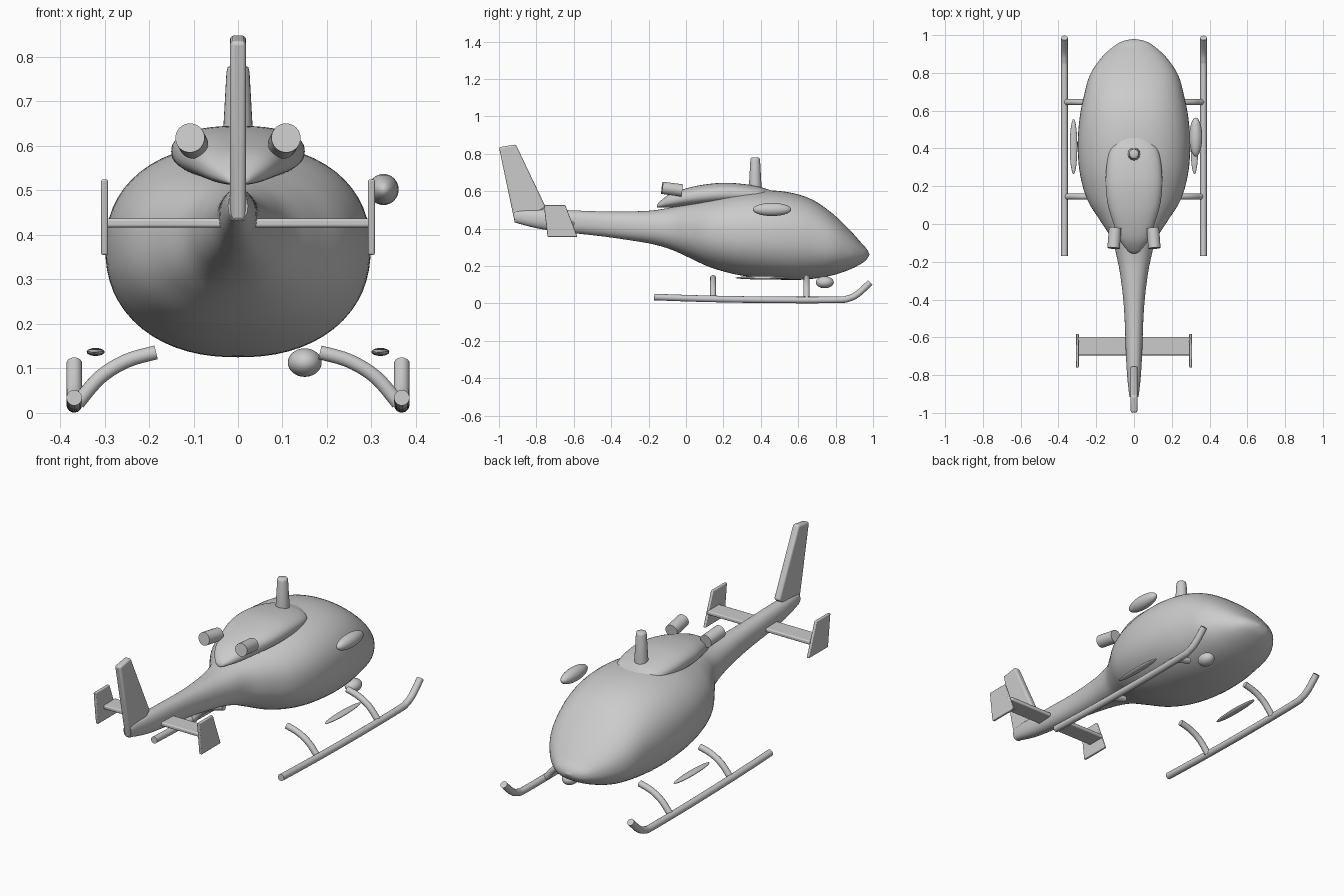
import bpy, bmesh, math
from mathutils import Vector, Matrix

if "Cube" in bpy.data.objects:
    bpy.data.objects.remove(bpy.data.objects["Cube"])

grey = bpy.data.materials.new("light_grey")
grey.diffuse_color = (0.6, 0.6, 0.6, 1)
grey.use_nodes = True
grey.node_tree.nodes["Principled BSDF"].inputs["Base Color"].default_value = grey.diffuse_color


def finish(name, bm, angle=40, bevel=0):
    """Turn a bmesh into a smooth-by-angle object."""
    bmesh.ops.recalc_face_normals(bm, faces=bm.faces)
    me = bpy.data.meshes.new(name)
    bm.to_mesh(me)
    bm.free()
    me.materials.append(grey)
    ob = bpy.data.objects.new(name, me)
    bpy.context.collection.objects.link(ob)
    if bevel:
        mod = ob.modifiers.new("rounding", 'BEVEL')
        mod.width, mod.segments = bevel, 3
    bpy.ops.object.select_all(action='DESELECT')
    ob.select_set(True)
    bpy.context.view_layer.objects.active = ob
    bpy.ops.object.shade_smooth_by_angle(angle=math.radians(angle))
    return ob


def spline(rows, steps):
    """Catmull-Rom curve through rows of numbers."""
    pts = [Vector(r) for r in rows]
    out = []
    for i in range(len(pts) - 1):
        p0, p1 = pts[max(i - 1, 0)], pts[i]
        p2, p3 = pts[i + 1], pts[min(i + 2, len(pts) - 1)]
        for s in range(steps):
            t = s / steps
            out.append(p1 + (p2 - p0) * t / 2 + (2 * p0 - 5 * p1 + 4 * p2 - p3) * t * t / 2
                       + (3 * p1 - p0 - 3 * p2 + p3) * t ** 3 / 2)
    return out + [pts[-1]]


def skin(bm, rings):
    """Join equal rings of points and cap both ends."""
    vs = [[bm.verts.new(p) for p in r] for r in rings]
    n = len(vs[0])
    for a, b in zip(vs, vs[1:]):
        for k in range(n):
            bm.faces.new((a[k], a[(k + 1) % n], b[(k + 1) % n], b[k]))
    bm.faces.new(vs[0])
    bm.faces.new(vs[-1])


def loft(name, rows, power, n=48, steps=4, angle=40):
    """Rows of (y, half width, bottom z, top z) with superellipse sections."""
    def ring(r):
        y, w, lo, hi = r
        pts = []
        for k in range(n):
            a = 2 * math.pi * k / n
            c, s = math.cos(a), math.sin(a)
            f = (abs(c) ** power + abs(s) ** power) ** (-1 / power)
            pts.append((w * c * f, y, (lo + hi) / 2 + (hi - lo) / 2 * s * f))
        return pts
    bm = bmesh.new()
    skin(bm, [ring(r) for r in spline(rows, steps)])
    return finish(name, bm, angle)


def tube(name, path, radius, n=16):
    """Round tube along a list of points."""
    path = [Vector(p) for p in path]
    rings = []
    for i, p in enumerate(path):
        d = (path[min(i + 1, len(path) - 1)] - path[max(i - 1, 0)]).normalized()
        u = d.cross(Vector((0.31, 0.2, 0.93))).normalized()
        v = d.cross(u)
        rings.append([p + radius * (math.cos(2 * math.pi * k / n) * u
                                    + math.sin(2 * math.pi * k / n) * v) for k in range(n)])
    bm = bmesh.new()
    skin(bm, rings)
    return finish(name, bm)


def plate(name, outline, x, half, bevel):
    """Side outline of (y, z) points given thickness along x."""
    bm = bmesh.new()
    skin(bm, [[(x + s * half, y, z) for y, z in outline] for s in (-1, 1)])
    return finish(name, bm, 40, bevel)


def ellipsoid(name, centre, radii):
    bm = bmesh.new()
    bmesh.ops.create_uvsphere(bm, u_segments=32, v_segments=16, radius=1)
    bmesh.ops.transform(bm, matrix=Matrix.Translation(centre) @ Matrix.Diagonal((*radii, 1)),
                        verts=bm.verts)
    return finish(name, bm, 60)


# Cabin and tail boom in one smooth shell
loft("fuselage", [
    (-0.915, 0.018, 0.435, 0.49), (-0.90, 0.026, 0.428, 0.50), (-0.75, 0.04, 0.393, 0.502),
    (-0.46, 0.052, 0.36, 0.492), (-0.29, 0.07, 0.336, 0.492), (-0.18, 0.09, 0.317, 0.497),
    (-0.08, 0.118, 0.288, 0.513), (0.016, 0.178, 0.245, 0.535), (0.13, 0.248, 0.193, 0.563),
    (0.27, 0.287, 0.154, 0.595), (0.42, 0.298, 0.133, 0.605), (0.56, 0.288, 0.125, 0.592),
    (0.68, 0.265, 0.132, 0.552), (0.79, 0.233, 0.152, 0.475), (0.88, 0.173, 0.183, 0.388),
    (0.94, 0.108, 0.214, 0.32), (0.967, 0.062, 0.236, 0.29), (0.98, 0.004, 0.26, 0.264)],
    2.25, 64, 5, 60)

# Engine cowling with a pointed rear
loft("engine_cowling", [
    (-0.155, 0.012, 0.512, 0.524), (-0.14, 0.035, 0.512, 0.545), (-0.08, 0.078, 0.513, 0.588),
    (0.02, 0.115, 0.52, 0.62), (0.11, 0.14, 0.525, 0.637), (0.21, 0.15, 0.53, 0.645),
    (0.31, 0.145, 0.53, 0.638), (0.39, 0.128, 0.53, 0.624), (0.43, 0.10, 0.53, 0.612),
    (0.50, 0.05, 0.53, 0.59)], 2.4, 48, 4, 50)

# Rotor mast, slightly tapered with a rounded top
bm = bmesh.new()
skin(bm, [[(r * math.cos(k * math.pi / 12), 0.37 + r * math.sin(k * math.pi / 12), z)
           for k in range(24)]
          for r, z in ((0.034, 0.59), (0.033, 0.64), (0.026, 0.765), (0.023, 0.777), (0.017, 0.78))])
finish("rotor_mast", bm, 50)

# Tail fin and horizontal stabilizer
plate("tail_fin", [(-0.915, 0.43), (-0.87, 0.43), (-0.75, 0.515), (-0.91, 0.85), (-1.0, 0.835)],
      0, 0.018, 0.01)
plate("stabilizer", [(-0.695, 0.417), (-0.597, 0.417), (-0.597, 0.437), (-0.695, 0.437)],
      0, 0.297, 0.006)

for side, s in (("left", -1), ("right", 1)):
    plate(side + "_end_plate", [(-0.76, 0.525), (-0.645, 0.525), (-0.58, 0.355), (-0.74, 0.355)],
          s * 0.3, 0.0075, 0.004)
    # Exhaust pipes
    tube(side + "_exhaust", [(s * 0.108, -0.128, 0.618), (s * 0.1, -0.022, 0.604)], 0.033, 28)
    # Landing skids with upturned front
    tube(side + "_skid", [(s * 0.368, y, z) for y, z in spline(
        [(-0.17, 0.034), (0.1, 0.025), (0.45, 0.019), (0.8, 0.019), (0.87, 0.027),
         (0.92, 0.052), (0.985, 0.112)], 5)], 0.0175)
    # Curved struts
    for place, y in (("rear", 0.145), ("front", 0.645)):
        tube(f"{side}_{place}_strut", [(s * x, y, z) for x, z in spline(
            [(0.184, 0.136), (0.25, 0.117), (0.31, 0.08), (0.36, 0.022)], 5)], 0.016)
    # Boarding steps
    ellipsoid(side + "_step", (s * 0.32, 0.41, 0.137), (0.02, 0.146, 0.009))

# Side pod and belly lamp, on one side only
ellipsoid("side_pod", (0.327, 0.46, 0.502), (0.034, 0.103, 0.035))
ellipsoid("belly_lamp", (0.15, 0.742, 0.113), (0.038, 0.048, 0.032))
